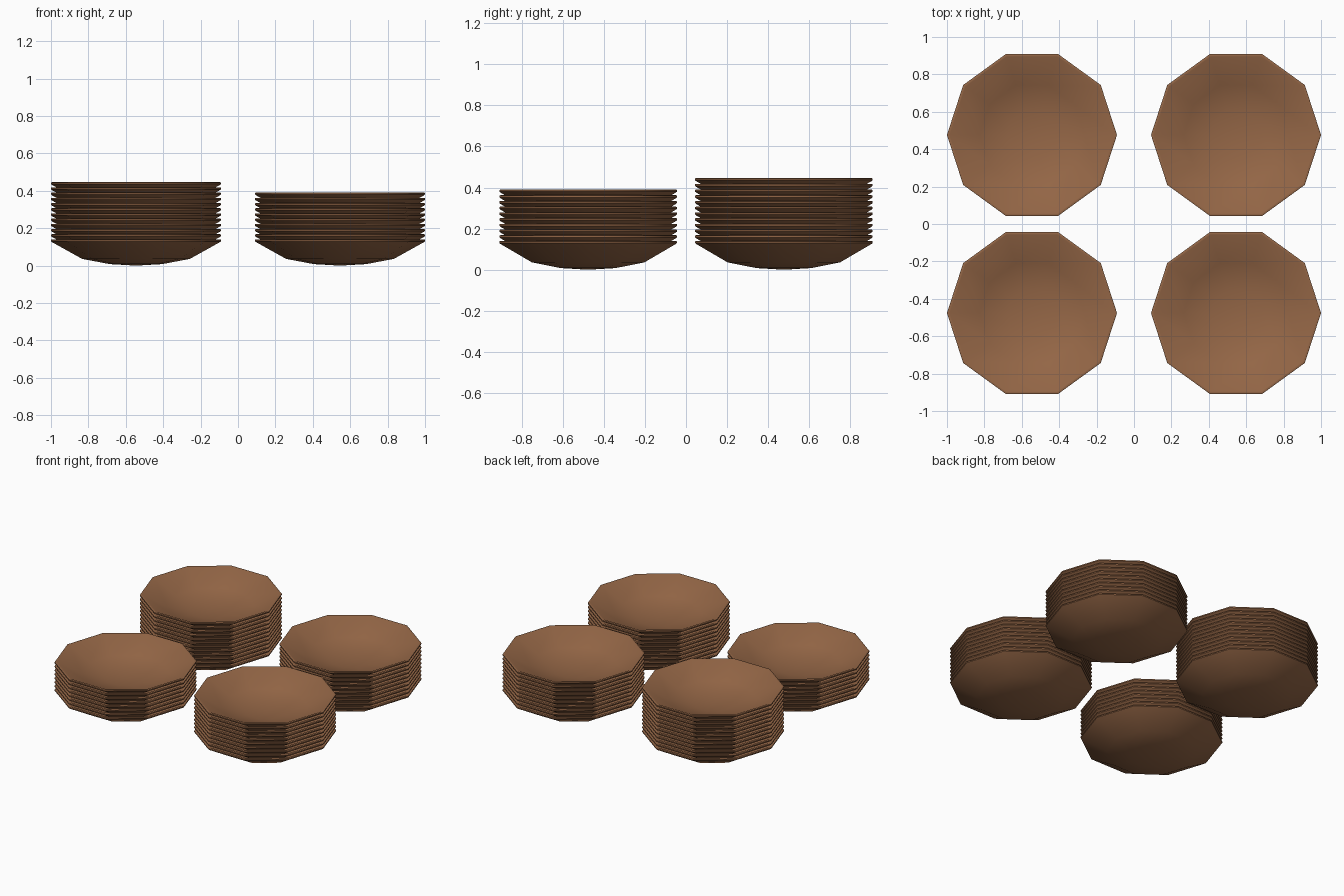
import bpy, bmesh, math

if "Cube" in bpy.data.objects:
    bpy.data.objects.remove(bpy.data.objects["Cube"])

SIDES = 10
SPACING = 0.0278

wood = bpy.data.materials.new("warm brown")
wood.diffuse_color = (0.30, 0.135, 0.062, 1)
wood.use_nodes = True
wood.node_tree.nodes["Principled BSDF"].inputs["Base Color"].default_value = wood.diffuse_color

# bowl cross-section (radius, height): underside, rim, then the hollow inside
PROFILE = [(0.14, 0.008), (0.288, 0.036), (0.448, 0.125), (0.4545, 0.13),
           (0.4545, 0.138), (0.449, 0.140), (0.440, 0.139),
           (0.28, 0.055), (0.135, 0.027)]


def make_bowl_mesh():
    bm = bmesh.new()
    rings = []
    for r, z in PROFILE:
        rings.append([bm.verts.new((r * math.cos(2 * math.pi * i / SIDES),
                                    r * math.sin(2 * math.pi * i / SIDES), z))
                      for i in range(SIDES)])
    bottom = bm.verts.new((0, 0, 0))
    inside = bm.verts.new((0, 0, 0.019))
    for i in range(SIDES):
        j = (i + 1) % SIDES
        bm.faces.new((bottom, rings[0][j], rings[0][i]))
        bm.faces.new((inside, rings[-1][i], rings[-1][j]))
        for a, b in zip(rings, rings[1:]):
            bm.faces.new((a[i], a[j], b[j], b[i]))
    bmesh.ops.recalc_face_normals(bm, faces=bm.faces)
    mesh = bpy.data.meshes.new("bowl")
    bm.to_mesh(mesh)
    bm.free()
    mesh.materials.append(wood)
    return mesh


bowl_mesh = make_bowl_mesh()

# four stacks of nested bowls: name, centre x, centre y, number of bowls
STACKS = [("back_left", -0.5455, 0.476, 12), ("back_right", 0.5455, 0.476, 10),
          ("front_left", -0.5455, -0.476, 8), ("front_right", 0.5455, -0.476, 10)]
first = None
for name, x, y, count in STACKS:
    for k in range(count):
        ob = bpy.data.objects.new(f"{name}_bowl_{k + 1}", bowl_mesh)
        ob.location = (x, y, k * SPACING)
        bpy.context.collection.objects.link(ob)
        first = first or ob

# smooth shading on the shared mesh, keeping the rim crisp
bpy.context.view_layer.objects.active = first
first.select_set(True)
bpy.ops.object.shade_smooth_by_angle(angle=math.radians(40))
